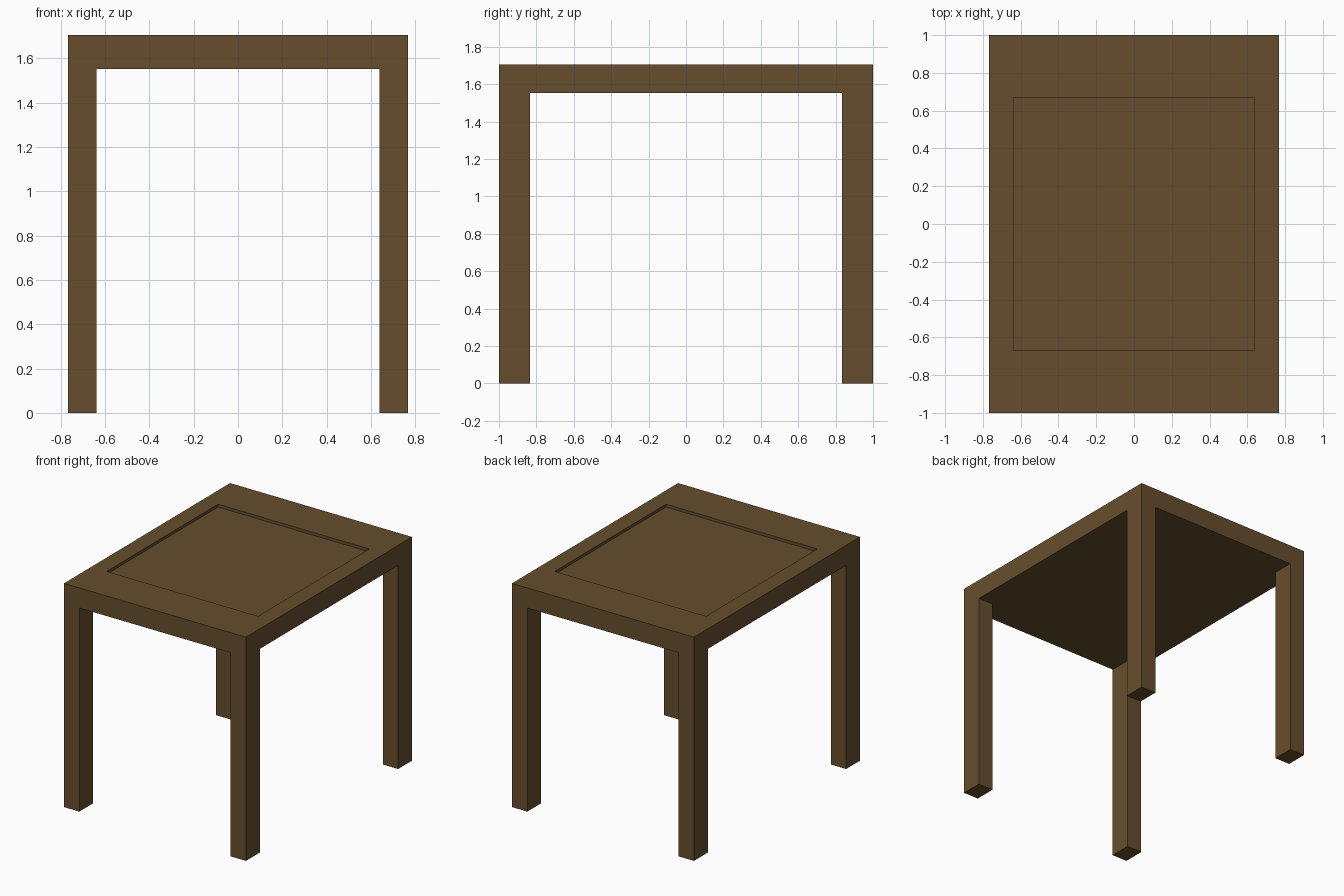
import bpy, bmesh
from mathutils import Matrix, Vector

if "Cube" in bpy.data.objects:
    bpy.data.objects.remove(bpy.data.objects["Cube"])

HX, HY = 0.767, 1.0            # half width and half depth
TOP, UNDER = 1.705, 1.552      # tabletop upper and lower faces
LEG_X, LEG_Y = 0.638, 0.833    # inner faces of the legs
PANEL_Y = 0.67                 # front/back edge of the recessed panel
RECESS = 0.022

bm = bmesh.new()

# Tabletop slab
bmesh.ops.create_cube(bm, size=1, matrix=Matrix.Translation((0, 0, (TOP + UNDER) / 2))
                      @ Matrix.Diagonal((2 * HX, 2 * HY, TOP - UNDER, 1)))

# Loop cuts that outline the legs and the recessed panel
for axis, pos in ((Vector((1, 0, 0)), LEG_X), (Vector((0, 1, 0)), LEG_Y),
                  (Vector((0, 1, 0)), PANEL_Y)):
    for s in (-1, 1):
        bmesh.ops.bisect_plane(bm, geom=bm.verts[:] + bm.edges[:] + bm.faces[:],
                               plane_co=axis * pos * s, plane_no=axis)


def extrude(faces, dz):
    new = bmesh.ops.extrude_discrete_faces(bm, faces=faces)["faces"]
    verts = list({v for f in new for v in f.verts})
    bmesh.ops.translate(bm, verts=verts, vec=(0, 0, dz))


bm.normal_update()
mid = {f: f.calc_center_median() for f in bm.faces}

# Four legs pulled down from the corners of the underside
legs = [f for f, c in mid.items()
        if f.normal.z < -0.9 and abs(c.x) > LEG_X and abs(c.y) > LEG_Y]
# Recessed centre panel
panel = [f for f, c in mid.items()
         if f.normal.z > 0.9 and abs(c.x) < LEG_X and abs(c.y) < PANEL_Y]
extrude(legs, -UNDER)
extrude(panel, -RECESS)
bmesh.ops.remove_doubles(bm, verts=bm.verts[:], dist=1e-5)
bmesh.ops.recalc_face_normals(bm, faces=bm.faces[:])

mesh = bpy.data.meshes.new("table")
bm.to_mesh(mesh)
bm.free()
table = bpy.data.objects.new("table", mesh)
bpy.context.collection.objects.link(table)

# Brown wood
wood = bpy.data.materials.new("wood")
wood.diffuse_color = (0.133, 0.076, 0.026, 1)
wood.use_nodes = True
wood.node_tree.nodes["Principled BSDF"].inputs["Base Color"].default_value = wood.diffuse_color
mesh.materials.append(wood)
